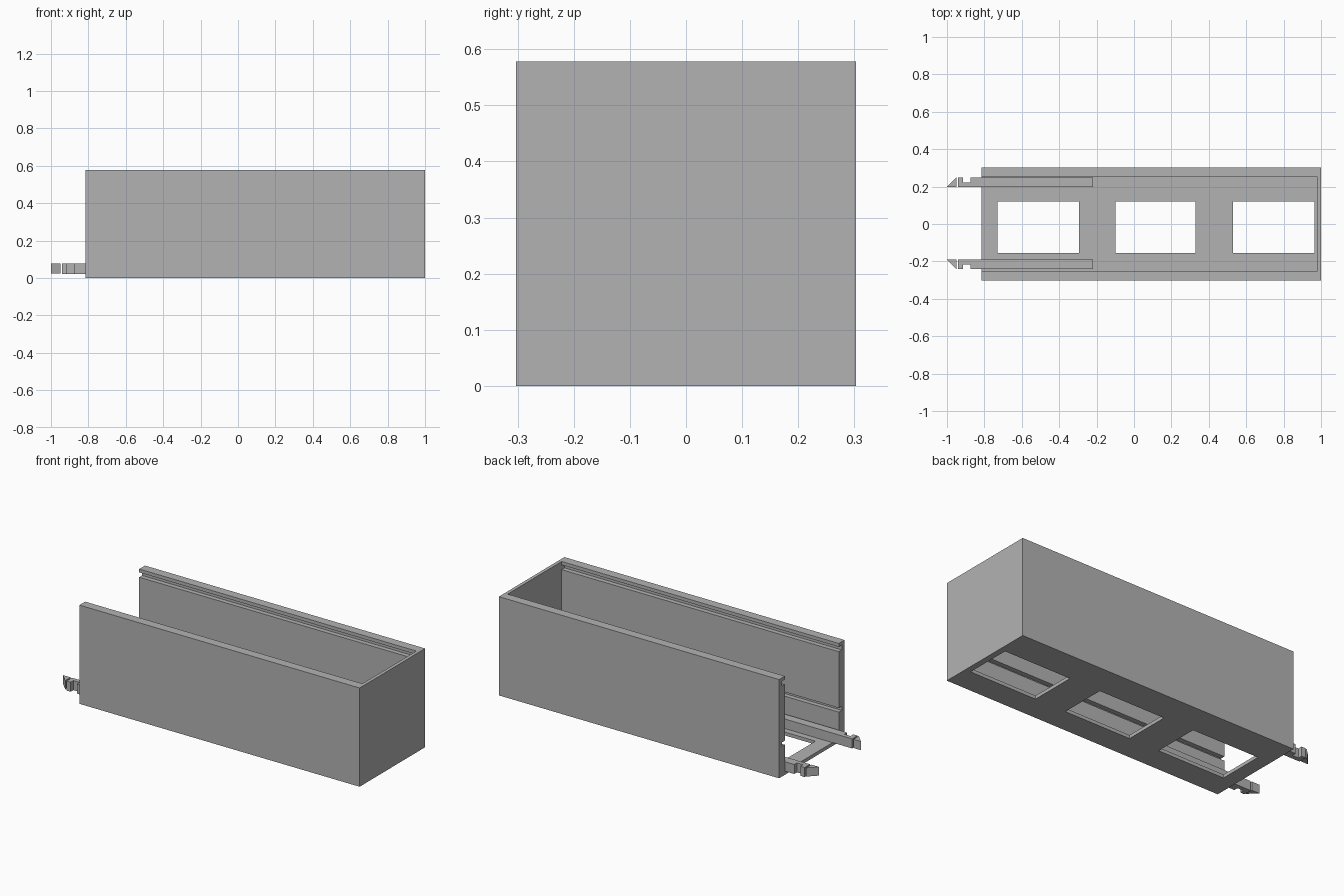
import bpy
import bmesh
from mathutils import Vector

if "Cube" in bpy.data.objects:
    bpy.data.objects.remove(bpy.data.objects["Cube"], do_unlink=True)

grey = bpy.data.materials.new("plain grey")
grey.use_nodes = True
grey.diffuse_color = (0.45, 0.45, 0.45, 1)
grey.node_tree.nodes["Principled BSDF"].inputs["Base Color"].default_value = (0.45, 0.45, 0.45, 1)

OPEN_END, INNER_END, END = -0.815, 0.98, 1.0
OUTER, INNER, HEIGHT, FLOOR = 0.303, 0.25, 0.578, 0.02


def prism(name, outlines, offset):
    """Extrude closed outlines (lists of 3D points) by an offset."""
    bm = bmesh.new()
    for outline in outlines:
        face = bm.faces.new([bm.verts.new(p) for p in outline])
        grown = bmesh.ops.extrude_face_region(bm, geom=[face], use_keep_orig=True)
        moved = [v for v in grown["geom"] if isinstance(v, bmesh.types.BMVert)]
        bmesh.ops.translate(bm, verts=moved, vec=Vector(offset))
    bmesh.ops.recalc_face_normals(bm, faces=bm.faces)
    mesh = bpy.data.meshes.new(name)
    bm.to_mesh(mesh)
    bm.free()
    mesh.materials.append(grey)
    obj = bpy.data.objects.new(name, mesh)
    bpy.context.collection.objects.link(obj)
    return obj


def box(name, x0, x1, y0, y1, z0, z1):
    outline = [(x0, y0, z0), (x1, y0, z0), (x1, y1, z0), (x0, y1, z0)]
    return prism(name, [outline], (0, 0, z1 - z0))


# Floor, built as a frame around three windows
xs = [OPEN_END, -0.73, -0.295, -0.10, 0.33, 0.53, 0.965, INNER_END]
ys = [-INNER, -0.155, 0.12, INNER]
bm = bmesh.new()
grid = [[bm.verts.new((x, y, 0)) for y in ys] for x in xs]
for i in range(len(xs) - 1):
    for j in range(len(ys) - 1):
        if j == 1 and i % 2 == 1:
            continue
        bm.faces.new((grid[i][j], grid[i + 1][j], grid[i + 1][j + 1], grid[i][j + 1]))
grown = bmesh.ops.extrude_face_region(bm, geom=list(bm.faces), use_keep_orig=True)
bmesh.ops.translate(bm, vec=(0, 0, FLOOR),
                    verts=[v for v in grown["geom"] if isinstance(v, bmesh.types.BMVert)])
bmesh.ops.recalc_face_normals(bm, faces=bm.faces)
mesh = bpy.data.meshes.new("floor")
bm.to_mesh(mesh)
bm.free()
mesh.materials.append(grey)
bpy.context.collection.objects.link(bpy.data.objects.new("floor", mesh))

# Side walls with an upper lid groove and a lower shelf groove
GROOVE = INNER + 0.027
profile = [(OUTER, 0), (OUTER, HEIGHT), (INNER, HEIGHT)]
for low, high in ((0.53, 0.558), (0.176, 0.2)):
    profile += [(INNER, high), (GROOVE, high), (GROOVE, low), (INNER, low)]
profile.append((INNER, 0))
for side, name in ((1, "back_wall"), (-1, "front_wall")):
    prism(name, [[(OPEN_END, side * y, z) for y, z in profile]], (INNER_END - OPEN_END, 0, 0))

# Closed end
box("end_wall", INNER_END, END, -OUTER, OUTER, 0, HEIGHT)

# Latch arms: notched bar with a separate wedge tip
WIDTH = 0.05
bar = [(-0.22, 0), (-0.22, WIDTH), (-0.875, WIDTH), (-0.875, 0.025),
       (-0.915, 0.025), (-0.915, WIDTH), (-0.942, WIDTH), (-0.942, 0)]
wedge = [(-1, 0), (-0.95, 0), (-0.95, WIDTH)]
for side, inner, name in ((1, 0.198, "back"), (-1, 0.191, "front")):
    for part, shape, z0 in (("arm", bar, FLOOR), ("arm_tip", wedge, 0.025)):
        prism(name + "_" + part, [[(x, side * (inner + y), z0) for x, y in shape]],
              (0, 0, 0.076 - z0))
